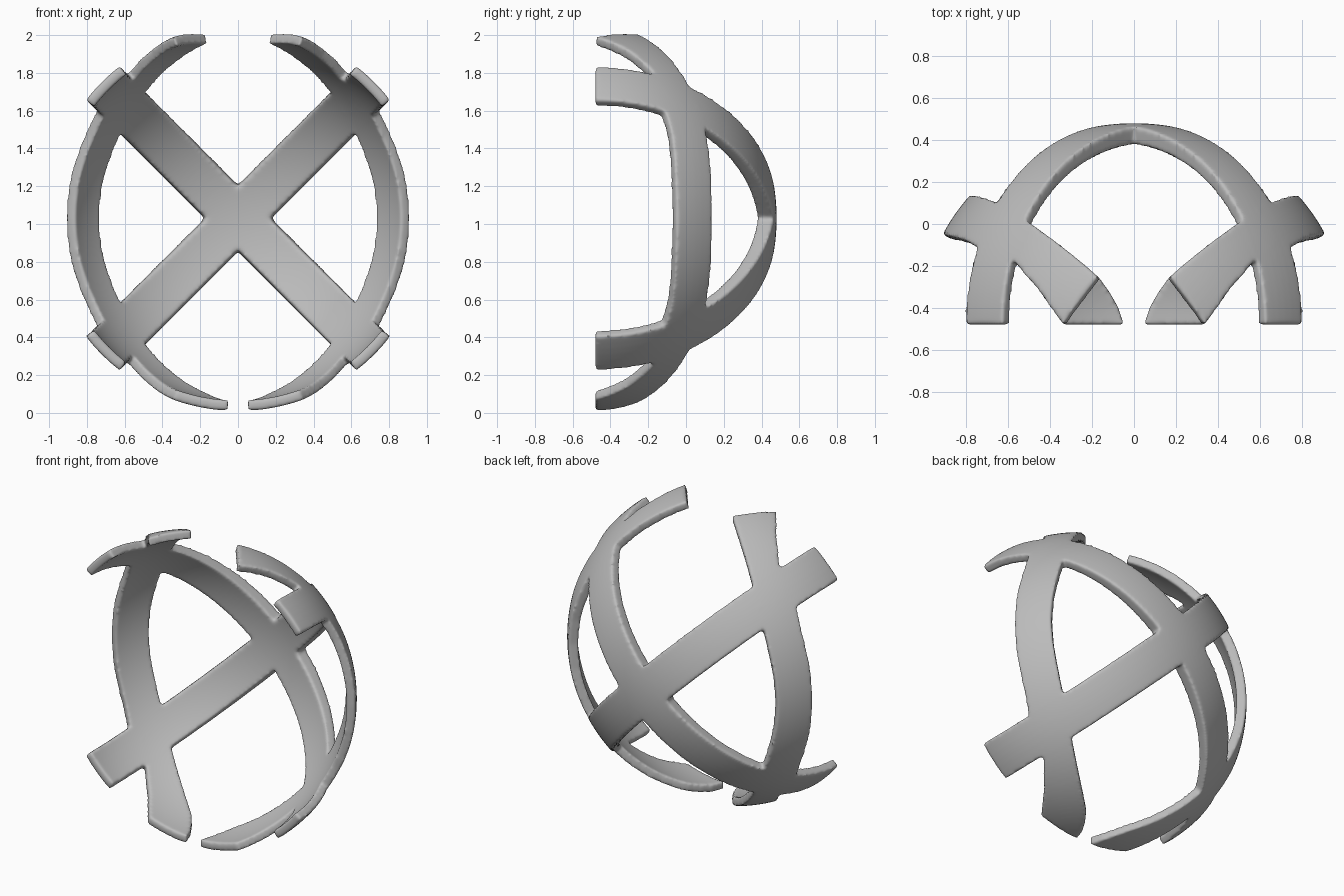
import bpy, bmesh, math
from mathutils import Vector

cube = bpy.data.objects.get("Cube")
if cube:
    bpy.data.objects.remove(cube)

# Dome shell: ellipsoid, flattened a little towards the back
A, B = 1.02, 0.96
CENTRE = Vector((0, -0.48, 1.03))
STEPS, ACROSS = 6, 6

grey = bpy.data.materials.new("plain_grey")
grey.use_nodes = True
grey.diffuse_color = (0.5, 0.5, 0.5, 1)
grey.node_tree.nodes["Principled BSDF"].inputs["Base Color"].default_value = (0.5, 0.5, 0.5, 1)


def on_shell(p):
    return p / math.sqrt((p.x ** 2 + p.z ** 2) / A ** 2 + (p.y / B) ** 2)


def from_side(y, z):
    y -= CENTRE.y
    return Vector((math.sqrt(A * A * (1 - (y / B) ** 2) - z * z), y, z))


def from_top(x, y):
    y -= CENTRE.y
    return Vector((x, y, math.sqrt(A * A * (1 - (y / B) ** 2) - x * x)))


def inner(p):
    n = Vector((p.x / A ** 2, p.y / B ** 2, p.z / A ** 2)).normalized()
    q = p - n * (0.055 + 0.035 * max(n.y, 0) ** 4)
    q.y = max(q.y, 0)
    return q


def refine(rows):
    out = []
    for (a, b), (c, d) in zip(rows, rows[1:]):
        out += [(a.lerp(c, i / STEPS), b.lerp(d, i / STEPS)) for i in range(STEPS)]
    return out + [rows[-1]]


def strip(bm, rows, sx=1, sz=1):
    """Curved band of even thickness between two edge lines on the shell."""
    rings = []
    for a, b in refine(rows):
        outer = [on_shell(a.lerp(b, i / ACROSS)) for i in range(ACROSS + 1)]
        ring = outer + [inner(p) for p in reversed(outer)]
        rings.append([bm.verts.new(CENTRE + Vector((p.x * sx, p.y, p.z * sz))) for p in ring])
    n = len(rings[0])
    for r, s in zip(rings, rings[1:]):
        for i in range(n):
            j = (i + 1) % n
            bm.faces.new((r[i], r[j], s[j], s[i]))
    bm.faces.new(rings[0])
    bm.faces.new(rings[-1])


bm = bmesh.new()

# Two crossing bands over the back, ending in the front stubs
HALF = 0.127
reach = math.sqrt(A * A - HALF * HALF)
for s in (1, -1):
    rows = []
    for i in range(17):
        t = math.pi * (i / 16 - 0.5)
        d, y = reach * math.sin(t), max(B * reach / A * math.cos(t), 0)
        rows.append(tuple(Vector(((d - w) * 0.7071, y, (d + w) * 0.7071)) for w in (HALF, -HALF)))
    strip(bm, rows, s)

# Upright side bands: height, front edge, back edge
half_side = [(0, -0.05, 0.14), (0.17, -0.053, 0.138), (0.32, -0.06, 0.13),
             (0.45, -0.075, 0.11), (0.6, -0.12, 0.07)]
side = [(-z, f, b) for z, f, b in reversed(half_side[1:])] + half_side
for s in (1, -1):
    strip(bm, [(from_side(f, z), from_side(b, z)) for z, f, b in side], s)

# Curling arms above and below: back edge, front edge
arm = [((0.6, 0.07), (0.68, -0.08)), ((0.5, 0.01), (0.58, -0.17)), ((0.35, -0.10), (0.46, -0.31)),
       ((0.25, -0.18), (0.39, -0.41)), ((0.17, -0.25), (0.34, -0.48))]
tip = [((0.12, -0.32), (0.335, -0.48)), ((0.08, -0.39), (0.33, -0.48)), ((0.05, -0.48), (0.32, -0.48))]
for s in (1, -1):
    for sz, pairs in ((1, arm), (-1, arm + tip)):
        strip(bm, [(from_top(*b), from_top(*f)) for b, f in pairs], s, sz)

bmesh.ops.recalc_face_normals(bm, faces=bm.faces)
mesh = bpy.data.meshes.new("dome_cage")
bm.to_mesh(mesh)
bm.free()
cage = bpy.data.objects.new("dome_cage", mesh)
bpy.context.collection.objects.link(cage)
mesh.materials.append(grey)

# Fuse the bands and soften edges and inside corners
fuse = cage.modifiers.new("fuse", "REMESH")
fuse.mode = "VOXEL"
fuse.voxel_size = 0.011
fuse.use_smooth_shade = True
soften = cage.modifiers.new("soften", "SMOOTH")
soften.factor = 0.5
soften.iterations = 6
